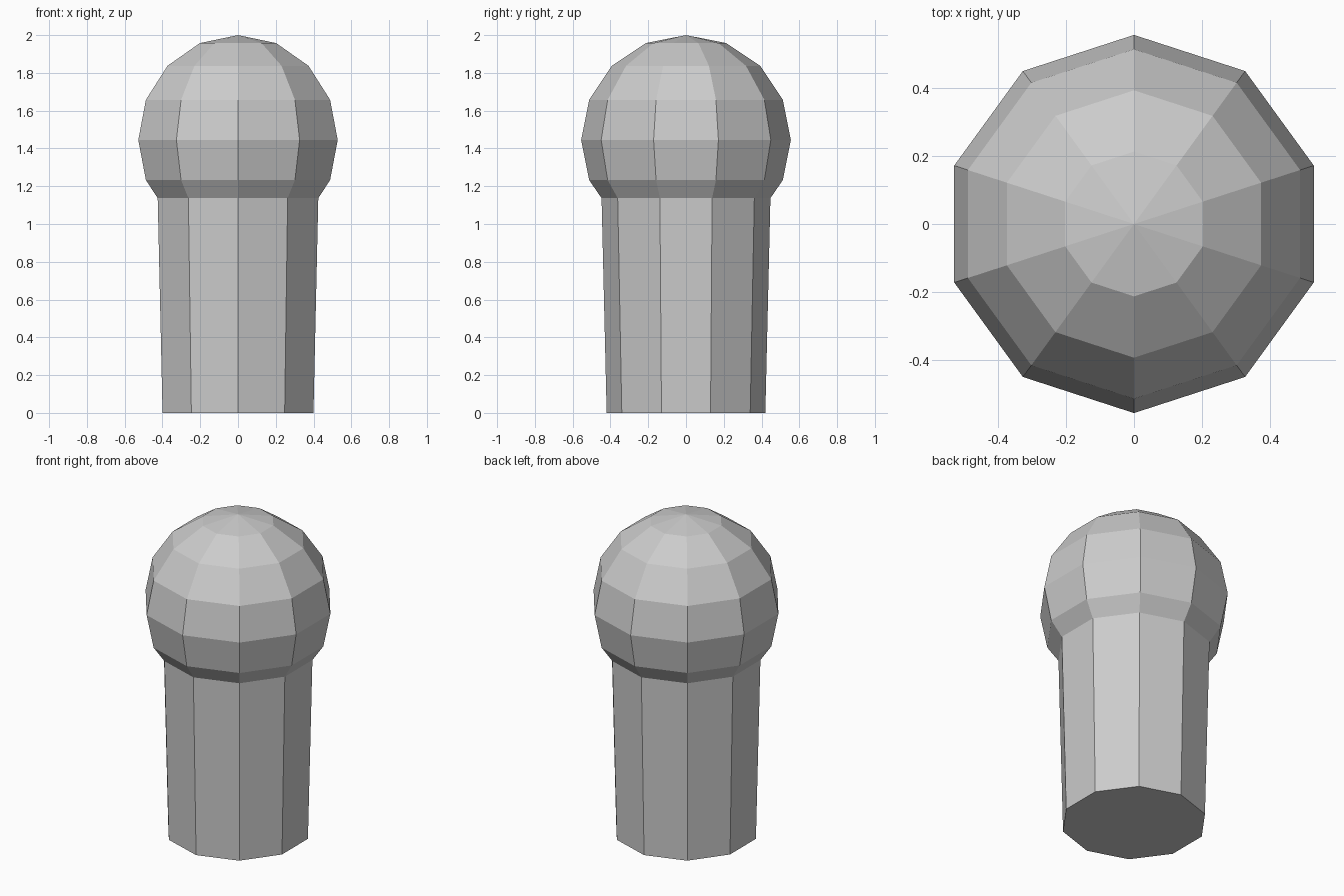
import bpy, bmesh
from math import sin, cos, pi, radians

if "Cube" in bpy.data.objects:
    bpy.data.objects.remove(bpy.data.objects["Cube"])

SIDES = 10
HEAD_R, HEAD_Z = 0.555, 1.445

# Outline (radius, height): tapered shaft, then rings of the round head
profile = [(0.42, 0.0), (0.447, 1.137)]
for deg in (-22.5, 0, 22.5, 45, 67.5):
    a = radians(deg)
    profile.append((HEAD_R * cos(a), HEAD_Z + HEAD_R * sin(a)))

bm = bmesh.new()
rings = []
for r, z in profile:
    angles = [pi / 2 + 2 * pi * i / SIDES for i in range(SIDES)]
    rings.append([bm.verts.new((r * cos(a), r * sin(a), z)) for a in angles])

# Side walls
for low, high in zip(rings, rings[1:]):
    for i in range(SIDES):
        j = (i + 1) % SIDES
        bm.faces.new((low[i], low[j], high[j], high[i]))

# Flat base and pointed crown
bm.faces.new(rings[0][::-1])
tip = bm.verts.new((0, 0, HEAD_Z + HEAD_R))
for i in range(SIDES):
    bm.faces.new((rings[-1][i], rings[-1][(i + 1) % SIDES], tip))

mesh = bpy.data.meshes.new("round_headed_peg")
bm.to_mesh(mesh)
bm.free()
bpy.context.collection.objects.link(bpy.data.objects.new("round_headed_peg", mesh))
